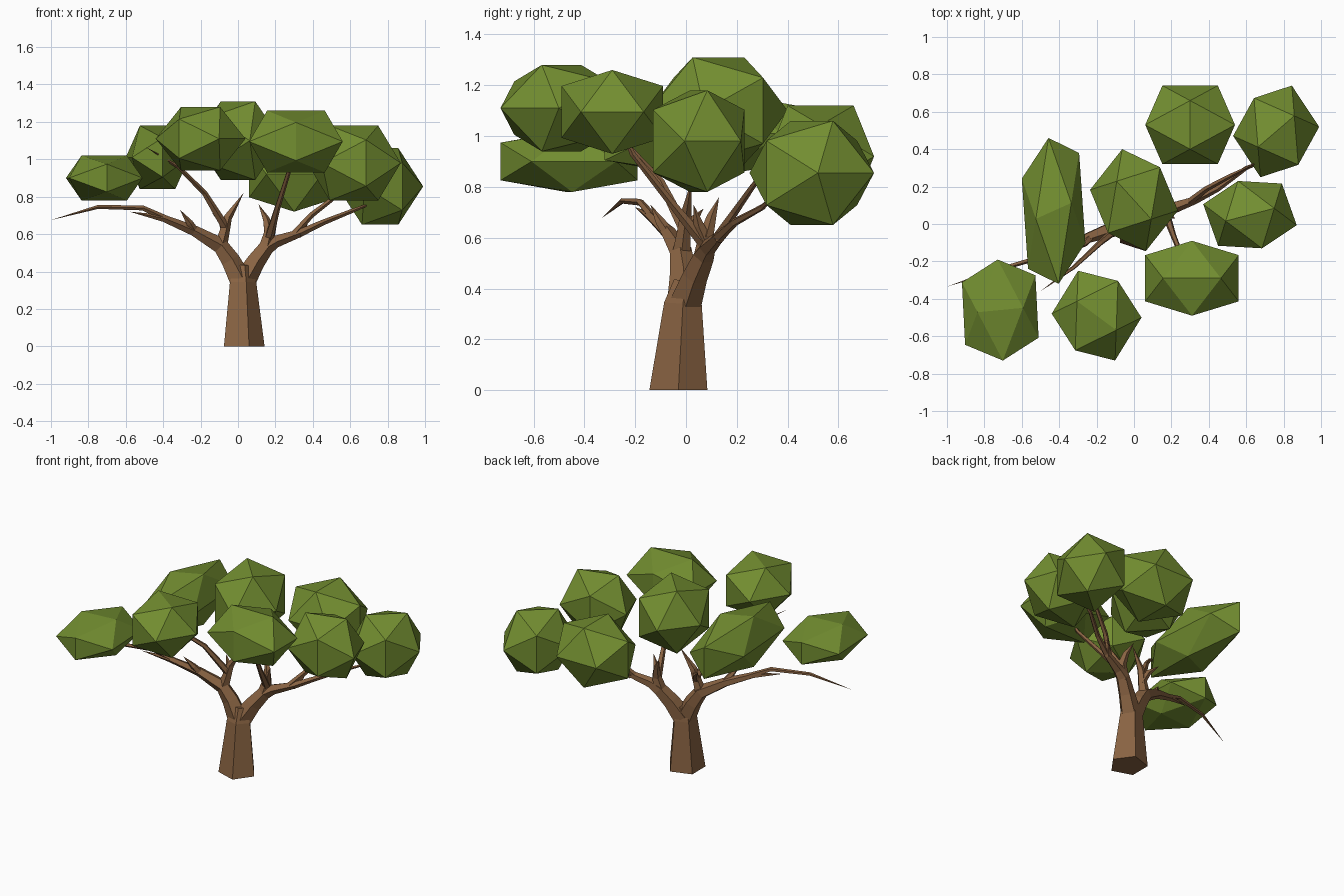
import bpy, bmesh, math
from mathutils import Vector, Matrix

if "Cube" in bpy.data.objects:
    bpy.data.objects.remove(bpy.data.objects["Cube"])

PHI = (1 + 5 ** 0.5) / 2


def material(name, color):
    m = bpy.data.materials.new(name)
    m.diffuse_color = (*color, 1)
    m.use_nodes = True
    m.node_tree.nodes["Principled BSDF"].inputs["Base Color"].default_value = m.diffuse_color
    return m


BARK = material("bark", (0.25, 0.125, 0.055))
LEAF = material("leaf", (0.17, 0.27, 0.03))


def finish(bm, name, mat):
    bmesh.ops.recalc_face_normals(bm, faces=bm.faces)
    me = bpy.data.meshes.new(name)
    bm.to_mesh(me)
    bm.free()
    me.materials.append(mat)
    ob = bpy.data.objects.new(name, me)
    bpy.context.collection.objects.link(ob)
    return ob


# Faceted tapering tube through (x, y, z, radius) points; radius 0 makes a tip
def limb(name, path, sides=5):
    bm = bmesh.new()
    pts = [Vector(p[:3]) for p in path]
    rings = []
    for i, p in enumerate(path):
        d = pts[min(i + 1, len(pts) - 1)] - pts[max(i - 1, 0)]
        if p[2] == 0:
            d = Vector((0, 0, 1))
        q = Vector((0, 0, 1)).rotation_difference(d.normalized())
        if p[3] == 0:
            rings.append([bm.verts.new(pts[i])])
            continue
        rings.append([bm.verts.new(pts[i] + q @ Vector((p[3] * math.cos(a), p[3] * math.sin(a), 0)))
                      for a in (2 * math.pi * k / sides for k in range(sides))])
    for a, b in zip(rings, rings[1:]):
        for k in range(sides):
            j = (k + 1) % sides
            if len(b) == 1:
                bm.faces.new((a[k], a[j], b[0]))
            else:
                bm.faces.new((a[k], a[j], b[j], b[k]))
    bm.faces.new(rings[0][::-1])
    if len(rings[-1]) > 1:
        bm.faces.new(rings[-1])
    return finish(bm, name, BARK)


# Icosahedron with an edge on top, turned about z, then fitted to a box
def leaf_clump(name, lo, hi, turn):
    bm = bmesh.new()
    for a in (-1, 1):
        for b in (-PHI, PHI):
            for co in ((a, 0, b), (0, b, a), (b, a, 0)):
                bm.verts.new(co)
    bmesh.ops.convex_hull(bm, input=bm.verts)
    bm.transform(Matrix.Rotation(math.radians(turn), 4, 'Z'))
    for i in range(3):
        m = max(v.co[i] for v in bm.verts)
        for v in bm.verts:
            v.co[i] = (lo[i] + hi[i]) / 2 + v.co[i] / m * (hi[i] - lo[i]) / 2
    return finish(bm, name, LEAF)


# Trunk and the two main limbs
limb("trunk", [(.022, -.03, 0, .12), (.02, -.012, .34, .078), (.02, 0, .43, .05)])
limb("left_limb", [(.01, -.01, .35, .066), (-.045, -.01, .46, .055), (-.1, -.02, .54, .046),
                   (-.24, -.07, .62, .03), (-.4, -.14, .685, .02), (-.58, -.2, .72, 0)])
limb("right_limb", [(.03, 0, .35, .066), (.09, .035, .45, .053), (.15, .07, .53, .044),
                    (.2, .085, .56, .034), (.33, .13, .605, .022), (.45, .19, .66, .016),
                    (.6, .3, .72, .012), (.8, .38, .8, 0)])

# Branches off the left limb
limb("far_left_branch", [(-.38, -.13, .68, .018), (-.51, -.18, .74, .014),
                         (-.75, -.25, .745, .011), (-1, -.335, .675, 0)])
limb("left_twig", [(-.23, -.065, .61, .025), (-.26, -.1, .66, .02), (-.31, -.14, .73, 0)])
limb("left_upright", [(-.1, -.02, .52, .04), (-.075, -.01, .61, .03), (-.055, 0, .69, .024),
                      (.03, .02, .82, 0)])
limb("left_upright_twig", [(-.07, -.01, .61, .024), (-.09, .03, .67, .018), (-.14, .07, .715, 0)])
limb("front_left_branch", [(-.07, -.01, .64, .024), (-.18, -.1, .82, .016),
                           (-.32, -.23, .96, .011), (-.5, -.36, 1.07, 0)])

# Branches off the right limb
limb("right_upright", [(.14, .065, .51, .042), (.165, .08, .61, .03), (.15, .1, .68, .02),
                       (.11, .13, .76, 0)])
limb("right_upright_twig", [(.165, .08, .58, .03), (.185, .05, .65, .022), (.22, .03, .73, 0)])
limb("front_right_branch", [(.165, .07, .58, .025), (.21, -.06, .74, .016),
                            (.27, -.21, .93, .012), (.31, -.28, 1.08, 0)])
limb("right_twig", [(.32, .125, .595, .022), (.35, .16, .63, .016), (.38, .2, .69, 0)])
limb("back_right_branch", [(.3, .12, .6, .02), (.39, .19, .7, .016), (.52, .26, .8, .012),
                           (.7, .35, .92, 0)])

# Canopy
CLUMPS = [
    ("leaves_far_left", (-.92, -.73, .78), (-.51, -.19, 1.02), 4),
    ("leaves_left", (-.60, -.32, .84), (-.26, .46, 1.18), 10),
    ("leaves_front_left", (-.44, -.73, .94), (.04, -.25, 1.28), -34),
    ("leaves_centre", (-.235, -.145, .89), (.235, .40, 1.31), -43),
    ("leaves_front_right", (.06, -.49, .93), (.56, -.09, 1.26), 0),
    ("leaves_right", (.37, -.13, .78), (.87, .23, 1.18), 17),
    ("leaves_back", (.06, .32, .72), (.54, .74, 1.12), 90),
    ("leaves_far_right", (.53, .25, .65), (.99, .74, 1.06), 37),
]
for clump in CLUMPS:
    leaf_clump(*clump)
